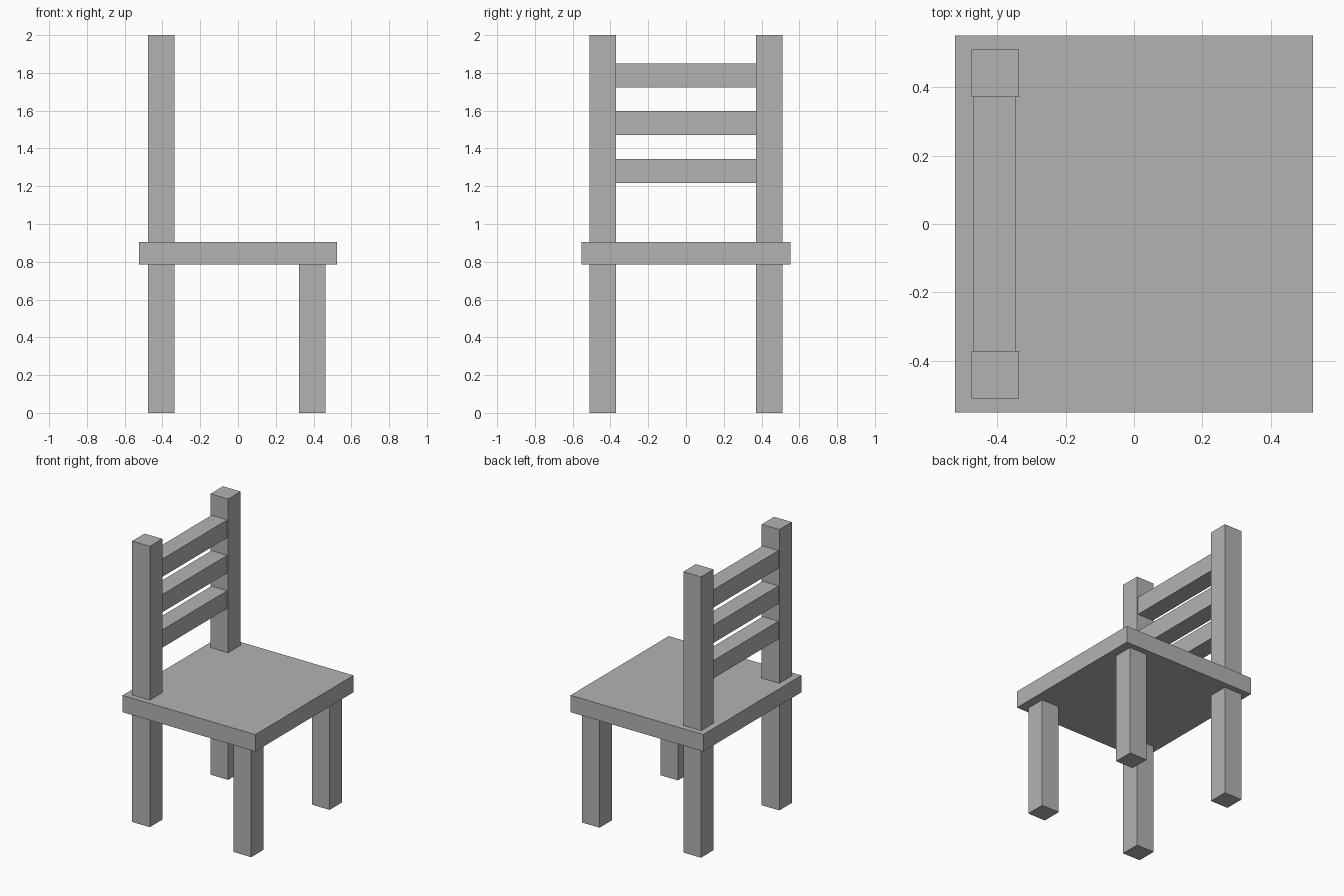
import bpy
import bmesh
from mathutils import Vector

cube = bpy.data.objects.get("Cube")
if cube:
    bpy.data.objects.remove(cube, do_unlink=True)

# Single plain colour
grey = bpy.data.materials.new("plain_grey")
grey.use_nodes = True
colour = (0.45, 0.45, 0.45, 1)
grey.diffuse_color = colour
grey.node_tree.nodes["Principled BSDF"].inputs["Base Color"].default_value = colour


def box(name, x, y, z):
    """Add a box spanning the (low, high) range on each axis."""
    mesh = bpy.data.meshes.new(name)
    bm = bmesh.new()
    bmesh.ops.create_cube(bm, size=1)
    spans = (x, y, z)
    bmesh.ops.scale(bm, vec=Vector([hi - lo for lo, hi in spans]), verts=bm.verts)
    bm.to_mesh(mesh)
    bm.free()
    mesh.materials.append(grey)
    obj = bpy.data.objects.new(name, mesh)
    obj.location = [(lo + hi) / 2 for lo, hi in spans]
    bpy.context.collection.objects.link(obj)
    return obj


SEAT_BOTTOM, SEAT_TOP, HEIGHT = 0.785, 0.905, 2.0
INNER, OUTER = 0.371, 0.511

# Seat
box("seat", (-0.523, 0.523), (-0.552, 0.552), (SEAT_BOTTOM, SEAT_TOP))

# Legs and backrest posts on both sides
for side, y in (("near", (-OUTER, -INNER)), ("far", (INNER, OUTER))):
    box(f"{side}_back_leg", (-0.476, -0.337), y, (0, SEAT_BOTTOM))
    box(f"{side}_back_post", (-0.476, -0.337), y, (SEAT_TOP, HEIGHT))
    box(f"{side}_front_leg", (0.323, 0.462), y, (0, SEAT_BOTTOM))

# Backrest slats
for i in range(3):
    z = 1.218 + i * 0.252
    box(f"back_slat_{i + 1}", (-0.469, -0.345), (-INNER, INNER), (z, z + 0.127))
